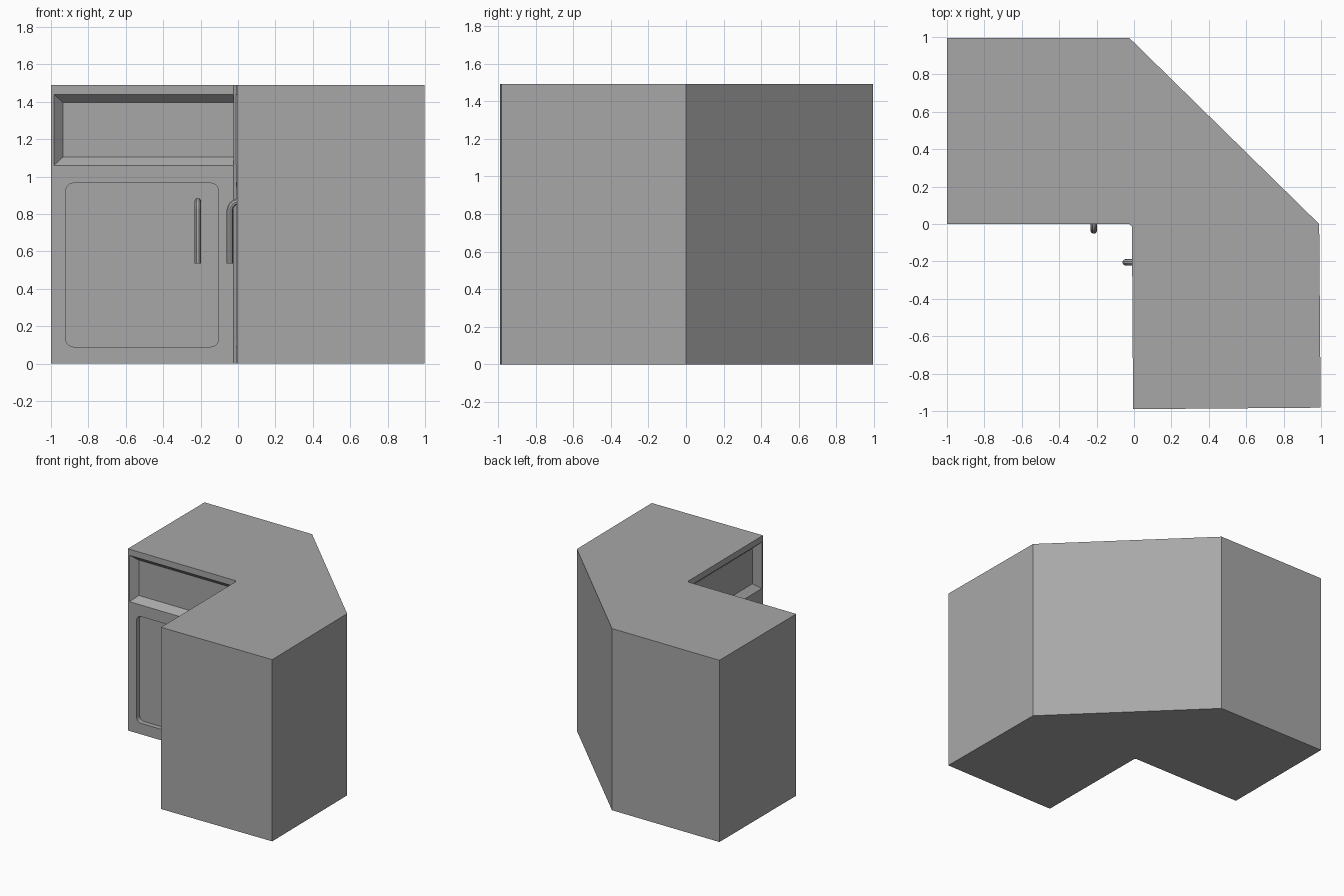
import bpy, bmesh
from math import sin, cos, pi
from mathutils import Vector

cube = bpy.data.objects.get("Cube")
if cube:
    bpy.data.objects.remove(cube)

grey = bpy.data.materials.new("plain_grey")
grey.use_nodes = True
colour = (0.39, 0.39, 0.39, 1)
grey.diffuse_color = colour
grey.node_tree.nodes["Principled BSDF"].inputs["Base Color"].default_value = colour

HEIGHT = 1.49
TOP = 0.01


def left_wing(p):
    return Vector(p)


def right_wing(p):
    # Swap the axes so the same front serves the other wing, a touch out of square
    x, y, z = p
    return Vector((y - 0.011 - 0.006 * x, x + 0.01, z))


def loft(name, lower, upper):
    """Closed solid between two matching loops of points."""
    bm = bmesh.new()
    a = [bm.verts.new(p) for p in lower]
    b = [bm.verts.new(p) for p in upper]
    bm.faces.new(a)
    bm.faces.new(b)
    for i in range(len(a)):
        j = (i + 1) % len(a)
        bm.faces.new((a[i], a[j], b[j], b[i]))
    bmesh.ops.recalc_face_normals(bm, faces=bm.faces)
    mesh = bpy.data.meshes.new(name)
    bm.to_mesh(mesh)
    bm.free()
    mesh.materials.append(grey)
    obj = bpy.data.objects.new(name, mesh)
    bpy.context.collection.objects.link(obj)
    return obj


def rectangle(x0, x1, z0, z1, y):
    return [(x0, y, z0), (x1, y, z0), (x1, y, z1), (x0, y, z1)]


def rounded(x0, x1, z0, z1, r, y, steps=5):
    pts = []
    corners = [(x1 - r, z1 - r), (x0 + r, z1 - r), (x0 + r, z0 + r), (x1 - r, z0 + r)]
    for k, (cx, cz) in enumerate(corners):
        for s in range(steps + 1):
            t = (k + s / steps) * pi / 2
            pts.append((cx + r * cos(t), y, cz + r * sin(t)))
    return pts


def cut(body, cutter):
    cutter.hide_render = True
    mod = body.modifiers.new("cut", 'BOOLEAN')
    mod.operation = 'DIFFERENCE'
    mod.solver = 'EXACT'
    mod.object = cutter
    bpy.context.view_layer.objects.active = body
    bpy.ops.object.modifier_apply(modifier=mod.name)
    bpy.data.objects.remove(cutter)


def handle(name, wing):
    # Hooked bar: out of the door, round the bend and straight down
    r, bend, out, x, top = 0.018, 0.05, -0.034, -0.215, 0.867
    path = [(x, 0.05, top)]
    for s in range(7):
        t = s / 6 * pi / 2
        path.append((x, out + bend - bend * sin(t), top - bend + bend * cos(t)))
    path.append((x, out, 0.535))
    curve = bpy.data.curves.new(name, 'CURVE')
    curve.dimensions = '3D'
    curve.bevel_depth = r
    curve.bevel_resolution = 3
    curve.use_fill_caps = True
    spline = curve.splines.new('POLY')
    spline.points.add(len(path) - 1)
    for point, p in zip(spline.points, path):
        point.co = (*wing(p), 1)
    curve.materials.append(grey)
    obj = bpy.data.objects.new(name, curve)
    bpy.context.collection.objects.link(obj)
    bpy.ops.object.select_all(action='DESELECT')
    obj.select_set(True)
    bpy.context.view_layer.objects.active = obj
    bpy.ops.object.convert(target='MESH')
    bpy.ops.object.shade_smooth_by_angle()


# Corner cabinet body with a clipped back corner, and its thin worktop
plan = [(-1, 0), (-0.025, 0), (-0.011, -0.014), (-0.005, -0.99), (0.998, -0.982),
        (0.99, 0), (-0.025, 0.995), (-1, 0.995)]


def slab(name, z0, z1):
    return loft(name, [(x, y, z0) for x, y in plan], [(x, y, z1) for x, y in plan])


body = slab("cabinet_body", 0, HEIGHT - TOP)
slab("worktop", HEIGHT - TOP, HEIGHT)

for side, wing in (("right", left_wing), ("left", right_wing)):
    # Open display shelf with sloping edges
    front = rectangle(-0.994, -0.024, 1.051, 1.449, -0.01)
    back = rectangle(-0.935, -0.024, 1.105, 1.395, 0.05)
    cut(body, loft("shelf_cutter", map(wing, front), map(wing, back)))
    # Recessed door panel with rounded corners
    loops = [[wing(p) for p in rounded(-0.92, -0.105, 0.09, 0.965, 0.04, y)]
             for y in (-0.01, 0.04)]
    cut(body, loft("door_cutter", *loops))
    handle(side + "_door_handle", wing)
